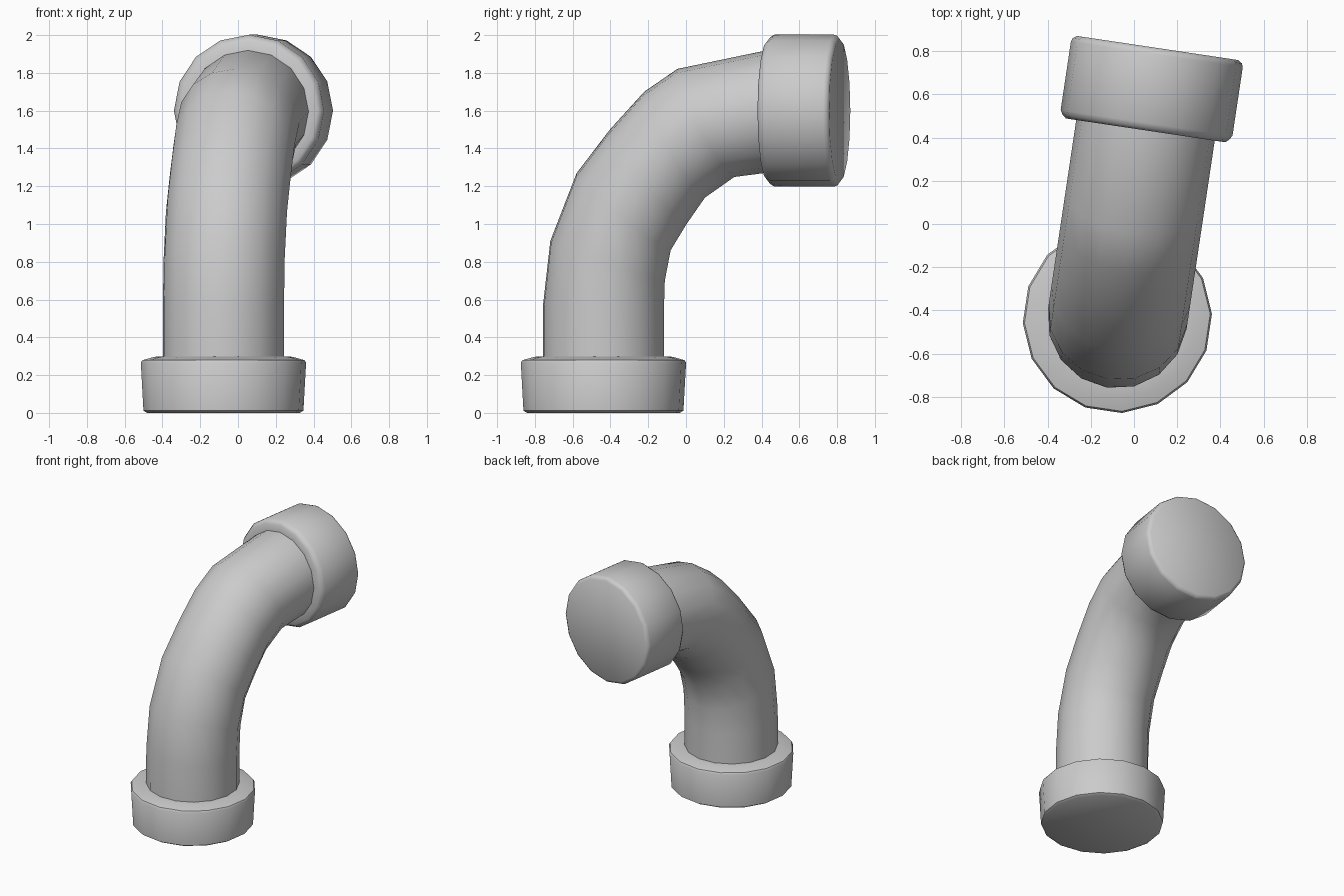
import bpy, bmesh, math
from mathutils import Vector

if "Cube" in bpy.data.objects:
    bpy.data.objects.remove(bpy.data.objects["Cube"])

YAW = math.radians(8.5)                      # bend plane turned slightly off +y
ORIGIN = Vector((-0.077, -0.437, 0))
D = Vector((math.sin(YAW), math.cos(YAW), 0))
S = Vector((math.cos(YAW), -math.sin(YAW), 0))
Z = Vector((0, 0, 1))
SIDES = 16


def loft(name, stations, phase=0.0):
    """Capped skin through rings given as (distance, height, pitch in degrees, radius)."""
    bm = bmesh.new()
    rings = []
    for t, h, pitch, r in stations:
        p = math.radians(pitch)
        n = Z * math.cos(p) - D * math.sin(p)
        c = ORIGIN + D * t + Z * h
        ring = []
        for i in range(SIDES):
            a = 2 * math.pi * (i + phase) / SIDES
            ring.append(bm.verts.new(c + (S * math.cos(a) + n * math.sin(a)) * r))
        rings.append(ring)
    for a, b in zip(rings, rings[1:]):
        for i in range(SIDES):
            j = (i + 1) % SIDES
            bm.faces.new((a[i], a[j], b[j], b[i]))
    bm.faces.new(rings[0])
    bm.faces.new(rings[-1])
    bmesh.ops.recalc_face_normals(bm, faces=bm.faces)
    mesh = bpy.data.meshes.new(name)
    bm.to_mesh(mesh)
    bm.free()
    obj = bpy.data.objects.new(name, mesh)
    bpy.context.collection.objects.link(obj)
    bpy.ops.object.select_all(action='DESELECT')
    obj.select_set(True)
    bpy.context.view_layer.objects.active = obj
    bpy.ops.object.shade_smooth_by_angle(angle=math.radians(40))
    return obj


# Bent pipe: upright at the base, level at the collar
R = 0.324
path = [(0, 0.2, 90), (0, 0.55, 86), (0.022, 0.805, 71), (0.108, 1.065, 51),
        (0.24, 1.25, 39), (0.381, 1.42, 30), (0.548, 1.535, 28), (0.95, 1.6, 0)]
# last bend ring continues level into the collar
path[-1:] = [(0.872, 1.595, 0), (0.95, 1.597, 0)]
loft("bent_pipe", [(t, h, p, R) for t, h, p in path])

# Base flange: slightly flared wall, sloped upper face
base = [(0.405, 0.0), (0.424, 0.012), (0.438, 0.265), (0.43, 0.279),
        (0.365, 0.297), (0.30, 0.30)]
loft("base_flange", [(0, h, 90, r) for r, h in base], 0.5)

# End collar: thick cap around the level end
collar = [(0.30, 0.0), (0.372, 0.0), (0.388, 0.012), (0.402, 0.035),
          (0.402, 0.355), (0.396, 0.372), (0.378, 0.385)]
loft("end_collar", [(0.88 + d, 1.6, 0, r) for r, d in collar])
